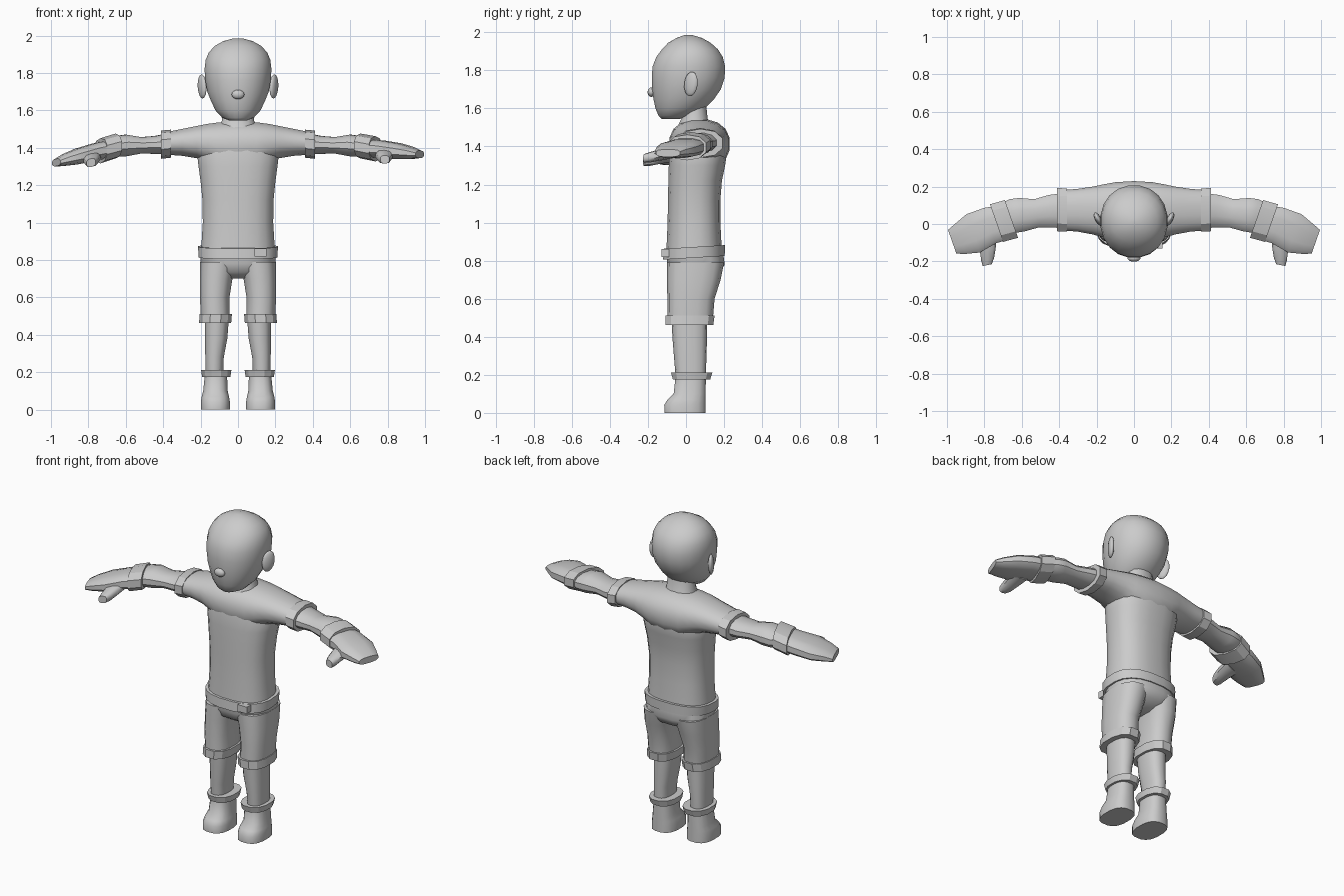
import bpy, bmesh, math
from mathutils import Matrix, Vector, Euler

grey = bpy.data.materials.new("plain grey")
grey.diffuse_color = (0.6, 0.6, 0.6, 1)


def finish(name, bm, angle):
    bmesh.ops.recalc_face_normals(bm, faces=bm.faces)
    mesh = bpy.data.meshes.new(name)
    bm.to_mesh(mesh)
    bm.free()
    mesh.materials.append(grey)
    ob = bpy.data.objects.new(name, mesh)
    bpy.context.collection.objects.link(ob)
    bpy.ops.object.select_all(action='DESELECT')
    ob.select_set(True)
    bpy.context.view_layer.objects.active = ob
    bpy.ops.object.shade_smooth_by_angle(angle=math.radians(angle))
    return ob


def loft(name, axis, sections, n=16, p=2.0, skew=0.0, side=1, angle=40):
    """Rounded rings along an axis; section = (position, a0, a1, b0, b1),
    a and b being the two other axes in x, y, z order."""
    others = [i for i in range(3) if i != axis]
    bm = bmesh.new()
    rings = []
    for pos, a0, a1, b0, b1 in sections:
        ring = []
        for k in range(n):
            t = 2 * math.pi * (k + 0.5) / n
            c, s = math.cos(t), math.sin(t)
            u = math.copysign(abs(c) ** (2 / p), c) * (a1 - a0) / 2
            v = math.copysign(abs(s) ** (2 / p), s) * (b1 - b0) / 2
            co = [0, 0, 0]
            co[axis] = pos + skew * (v if axis == 2 else u)
            co[others[0]] = (a0 + a1) / 2 + u
            co[others[1]] = (b0 + b1) / 2 + v
            co[0] *= side
            ring.append(bm.verts.new(co))
        rings.append(ring)
    for r, q in zip(rings, rings[1:]):
        for k in range(n):
            bm.faces.new((r[k], r[(k + 1) % n], q[(k + 1) % n], q[k]))
    bm.faces.new(rings[0])
    bm.faces.new(rings[-1])
    return finish(name, bm, angle)


def ball(name, loc, size, rot=(0, 0, 0), seg=14):
    bm = bmesh.new()
    m = Matrix.LocRotScale(Vector(loc), Euler(rot), Vector(size))
    bmesh.ops.create_uvsphere(bm, u_segments=seg, v_segments=8, radius=1, matrix=m)
    return finish(name, bm, 60)


# Head, nose and neck
loft("head", 2, [
    (1.545, -.045, .045, -.13, -.03), (1.56, -.085, .085, -.145, .03),
    (1.60, -.122, .122, -.162, .10), (1.65, -.146, .146, -.173, .15),
    (1.70, -.166, .166, -.18, .185), (1.76, -.177, .177, -.182, .205),
    (1.82, -.181, .181, -.178, .208), (1.87, -.175, .175, -.158, .195),
    (1.91, -.158, .158, -.128, .17), (1.945, -.125, .125, -.095, .13),
    (1.97, -.08, .08, -.05, .085), (1.985, -.025, .025, -.01, .035)],
    n=20, p=2.1, angle=60)
ball("nose", (0, -.182, 1.685), (.035, .02, .025))
loft("neck", 2, [(1.50, -.105, .105, -.05, .14), (1.545, -.088, .088, -.025, .115),
                 (1.64, -.08, .08, -.02, .105)], p=2.2)

# Shirt: trunk plus a yoke running out into both sleeves
loft("shirt_trunk", 2, [
    (.84, -.2, .2, -.105, .19), (1.0, -.19, .19, -.098, .182),
    (1.12, -.192, .192, -.096, .182), (1.22, -.202, .202, -.094, .19),
    (1.30, -.213, .213, -.092, .207), (1.38, -.222, .222, -.088, .218),
    (1.46, -.19, .19, -.07, .20), (1.51, -.13, .13, -.04, .16)],
    n=20, p=2.5)
half = [(.10, -.085, .226, 1.29, 1.538), (.16, -.075, .215, 1.32, 1.53),
        (.22, -.058, .202, 1.343, 1.518), (.30, -.043, .19, 1.356, 1.502),
        (.38, -.036, .183, 1.362, 1.485)]
loft("shirt_yoke", 0, [(-x, *r) for x, *r in reversed(half)]
     + [(0, -.09, .232, 1.28, 1.545)] + half, n=16, p=2.3)

# Belt and buckle
loft("belt", 2, [(.815, -.212, .212, -.122, .205), (.872, -.216, .216, -.118, .206)],
     n=20, p=2.5, skew=.06, angle=30)
loft("buckle", 1, [(-.13, .085, .155, .818, .864), (-.09, .085, .155, .818, .864)],
     n=4, p=2, angle=20).data.transform(
         Matrix.Translation((.12, 0, .841)) @ Matrix.Diagonal((1.3, 1, 1.3, 1))
         @ Matrix.Translation((-.12, 0, -.841)))

# Trouser seat
loft("trouser_seat", 2, [(.70, -.06, .06, -.03, .10), (.735, -.17, .17, -.085, .18),
                         (.78, -.203, .203, -.1, .205), (.85, -.2, .2, -.106, .195)],
     n=20, p=2.5)

for side, label in ((1, "right"), (-1, "left")):
    def part(name, axis, secs, **kw):
        return loft(label + "_" + name, axis, secs, side=side, **kw)

    # Ear
    ball(label + "_ear", (side * .192, .026, 1.728), (.017, .04, .065),
         (math.radians(-8), 0, side * math.radians(-28)))

    # Leg, from trouser to boot
    part("trouser_leg", 2, [(.48, .042, .2, -.098, .14), (.60, .044, .205, -.098, .15),
                            (.70, .028, .206, -.1, .182), (.79, .005, .204, -.1, .2)],
         n=14, p=2.5)
    part("trouser_cuff", 2, [(.462, .034, .211, -.112, .147), (.512, .03, .207, -.112, .154)],
         n=12, p=2.4, angle=25)
    part("shin", 2, [(.16, .08, .174, -.052, .103), (.28, .075, .176, -.062, .107),
                     (.38, .056, .177, -.07, .11), (.48, .048, .177, -.076, .112)],
         n=14, p=2.5)
    part("boot_cuff", 2, [(.175, .038, .194, -.072, .13), (.212, .033, .2, -.082, .142)],
         n=12, p=2.3, angle=25)
    part("boot", 2, [(0, .042, .2, -.115, .105), (.042, .042, .2, -.116, .105),
                     (.07, .047, .195, -.098, .105), (.10, .054, .187, -.066, .105),
                     (.19, .058, .178, -.056, .105)], n=16, p=2.6, angle=45)

    # Arm, with sleeve cuff and glove cuff
    part("sleeve_cuff", 0, [(.358, -.046, .195, 1.347, 1.497), (.412, -.044, .198, 1.341, 1.492)],
         n=10, p=2.2, angle=25)
    part("forearm", 0, [(.36, -.03, .168, 1.365, 1.482), (.44, -.022, .158, 1.366, 1.465),
                        (.52, -.02, .135, 1.368, 1.458), (.60, -.042, .142, 1.353, 1.472),
                        (.65, -.05, .135, 1.35, 1.465), (.72, -.07, .1, 1.36, 1.44)],
         n=12, p=2.2, skew=.18)
    hand = [
        part("glove_cuff", 0, [(.655, -.078, .132, 1.343, 1.476), (.735, -.1, .11, 1.327, 1.462)],
             n=10, p=2.3, skew=.35, angle=25),
        part("hand", 0, [(.70, -.085, .1, 1.348, 1.445), (.77, -.105, .088, 1.345, 1.44),
                         (.86, -.155, .055, 1.338, 1.425), (.93, -.162, .002, 1.34, 1.405),
                         (.972, -.16, -.03, 1.345, 1.385)],
             n=12, p=2.8, skew=.35),
        part("thumb", 1, [(-.06, .73, .84, 1.34, 1.40), (-.14, .738, .825, 1.325, 1.385),
                          (-.19, .747, .818, 1.315, 1.37), (-.22, .76, .81, 1.315, 1.36)],
             n=10, p=2.6, skew=-.2)]
    # Left hand droops a little more
    if side < 0:
        for ob in hand:
            for v in ob.data.vertices:
                v.co.z -= max(0, -v.co.x - .66) * .14
                v.co.x += .0
